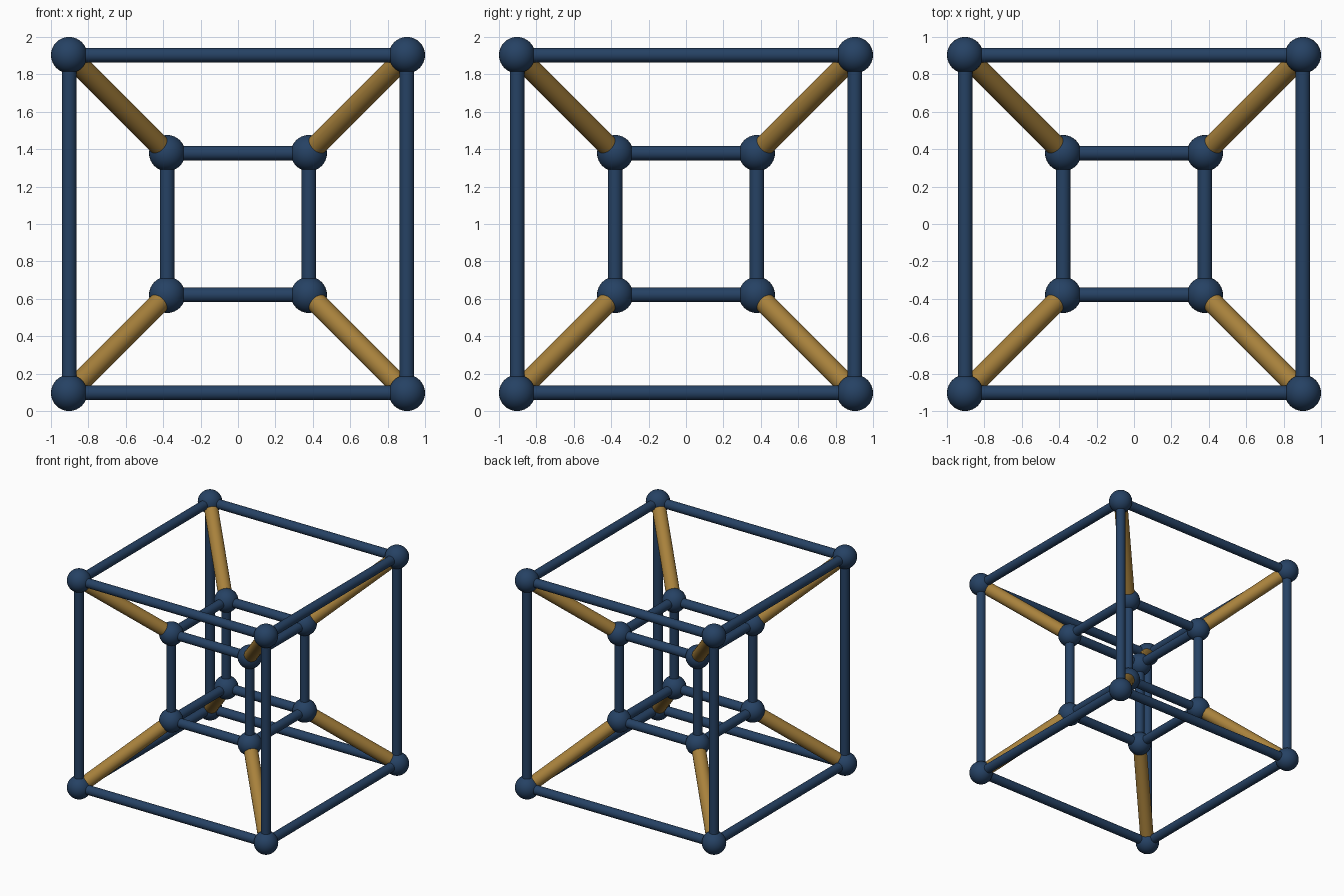
import bpy
from itertools import product
from mathutils import Vector

if "Cube" in bpy.data.objects:
    bpy.data.objects.remove(bpy.data.objects["Cube"], do_unlink=True)

OUTER, INNER = 0.903, 0.379      # half sizes of the two nested cubes
BALL, ROD, STRUT = 0.097, 0.039, 0.056
CENTRE = Vector((0, 0, 1))


def material(name, colour):
    mat = bpy.data.materials.new(name)
    mat.use_nodes = True
    mat.diffuse_color = colour
    mat.node_tree.nodes["Principled BSDF"].inputs["Base Color"].default_value = colour
    return mat


navy = material("navy blue", (0.019, 0.054, 0.127, 1))
gold = material("old gold", (0.39, 0.22, 0.045, 1))


def finish(name, mat):
    obj = bpy.context.object
    obj.name = name
    obj.data.materials.append(mat)
    bpy.ops.object.shade_smooth_by_angle()


def ball(name, centre):
    bpy.ops.mesh.primitive_uv_sphere_add(segments=32, ring_count=16, radius=BALL, location=centre)
    finish(name, navy)


def rod(name, start, end, radius, mat):
    axis = end - start
    bpy.ops.mesh.primitive_cylinder_add(vertices=32, radius=radius, depth=axis.length,
                                        location=(start + end) / 2)
    bpy.context.object.rotation_mode = 'QUATERNION'
    bpy.context.object.rotation_quaternion = axis.to_track_quat('Z', 'Y')
    finish(name, mat)


corners = [Vector(c) for c in product((-1, 1), repeat=3)]

# Outer and inner cube frames: a ball on each corner, a rod along each edge
for label, size in (("outer", OUTER), ("inner", INNER)):
    for corner in corners:
        start = CENTRE + corner * size
        ball(label + "_corner_ball", start)
        for axis in range(3):
            if corner[axis] < 0:
                other = corner.copy()
                other[axis] = 1
                rod(label + "_edge_rod", start, CENTRE + other * size, ROD, navy)

# Diagonal struts joining matching corners
for corner in corners:
    rod("diagonal_strut", CENTRE + corner * INNER, CENTRE + corner * OUTER, STRUT, gold)
